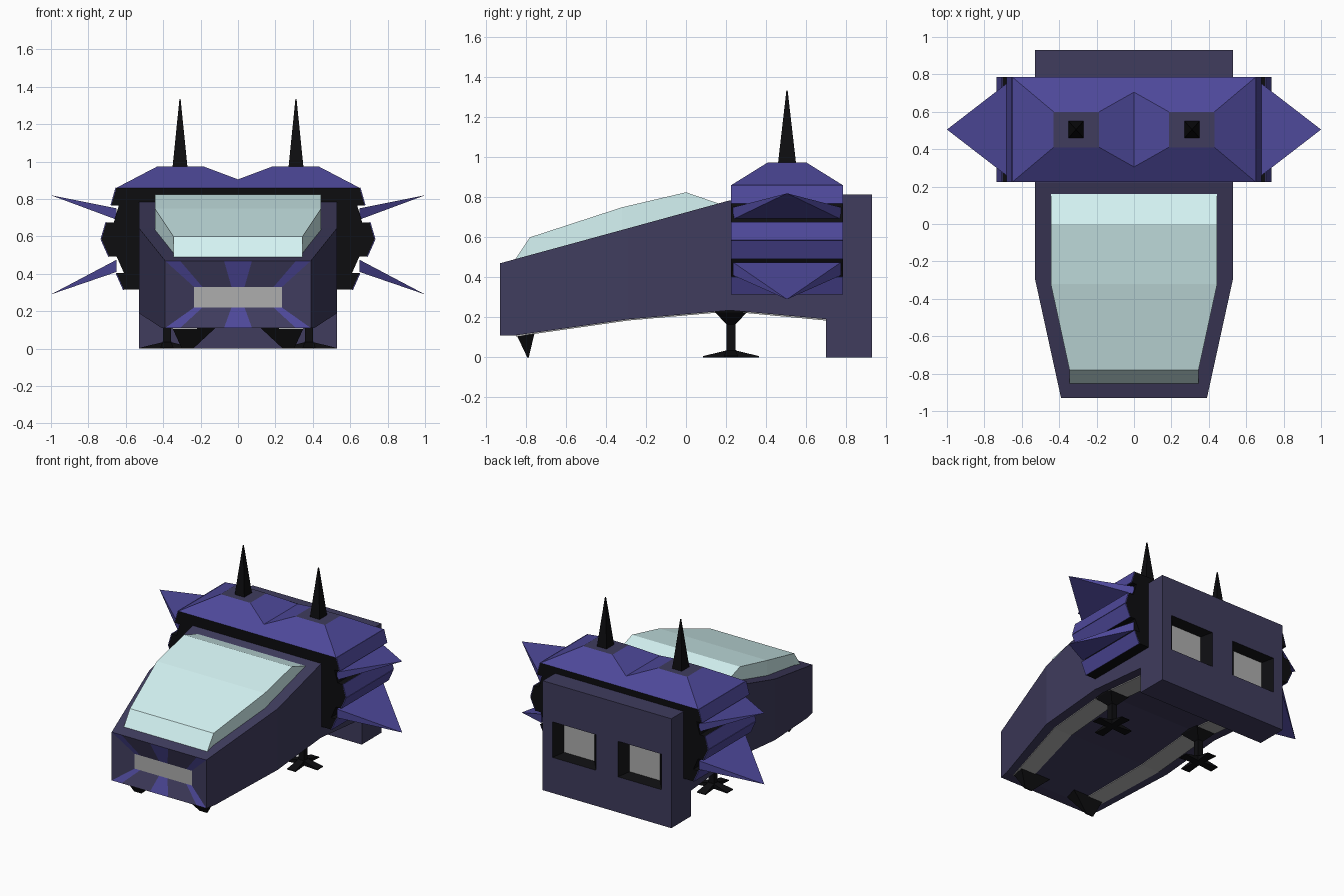
import bpy, bmesh
from mathutils import Vector

if "Cube" in bpy.data.objects:
    bpy.data.objects.remove(bpy.data.objects["Cube"])


def material(name, r, g, b):
    m = bpy.data.materials.new(name)
    m.diffuse_color = (r, g, b, 1)
    m.use_nodes = True
    m.node_tree.nodes["Principled BSDF"].inputs["Base Color"].default_value = m.diffuse_color
    return m


HULL = material("hull", 0.05, 0.045, 0.11)
PURPLE = material("purple", 0.075, 0.065, 0.32)
BLACK = material("black", 0.004, 0.004, 0.005)
GLASS = material("glass", 0.66, 0.9, 0.9)
GREY = material("grey", 0.42, 0.42, 0.42)


def mesh(name, faces, mats, slots=None, facing=None, mirror=False):
    """Build an object from faces given as point lists; weld shared points."""
    bm = bmesh.new()
    for i, pts in enumerate(faces):
        f = bm.faces.new([bm.verts.new(p) for p in pts])
        f.material_index = slots[i] if slots else 0
    bmesh.ops.remove_doubles(bm, verts=bm.verts, dist=1e-5)
    if facing:
        bm.normal_update()
        for f in bm.faces:
            if f.normal.dot(Vector(facing)) < 0:
                f.normal_flip()
    else:
        bmesh.ops.recalc_face_normals(bm, faces=bm.faces)
    me = bpy.data.meshes.new(name)
    bm.to_mesh(me)
    bm.free()
    for m in mats:
        me.materials.append(m)
    ob = bpy.data.objects.new(name, me)
    bpy.context.collection.objects.link(ob)
    if mirror:
        ob.modifiers.new("Mirror", 'MIRROR').use_clip = True
    return ob


def loft(name, secs, mat, mirror=False, open_start=False):
    """Skin a run of sections that have equal point counts, capping the ends."""
    n = len(secs[0])
    faces = [[a[i], a[(i + 1) % n], b[(i + 1) % n], b[i]]
             for a, b in zip(secs, secs[1:]) for i in range(n)]
    if not open_start:
        faces.append(secs[0])
    if len(set(secs[-1])) > 1:
        faces.append(secs[-1])
    return mesh(name, faces, [mat], mirror=mirror)


def flat(cx, cy, z, hx, hy):
    return [(cx - hx, cy - hy, z), (cx + hx, cy - hy, z),
            (cx + hx, cy + hy, z), (cx - hx, cy + hy, z)]


def upright(y, x0, x1, z0, z1):
    return [(x0, y, z0), (x1, y, z0), (x1, y, z1), (x0, y, z1)]


# Hull: cabin that tapers to the nose, front left open for the recess
loft("hull", [upright(y, -w, w, b, t) for y, b, t, w in (
    (-.93, .11, .47, .39), (-.85, .11, .492, .4075), (-.29, .19, .645, .53),
    (.22, .235, .785, .53), (.71, .19, .81, .53))], HULL, open_start=True)

# Nose recess with purple stripes around a grey grille
OX = [-.39, -.31, -.075, .075, .31, .39]
IX = [-.235, -.19, -.035, .035, .19, .235]
F, R = -.93, -.88
faces, slots = [], []
for zo, zi in ((.47, .33), (.11, .22)):
    for i in range(5):
        faces.append([(OX[i], F, zo), (OX[i + 1], F, zo), (IX[i + 1], R, zi), (IX[i], R, zi)])
        slots.append(1 - i % 2)
for s in (-1, 1):
    faces.append([(s * .39, F, .11), (s * .39, F, .47), (s * .235, R, .33), (s * .235, R, .22)])
    slots.append(0)
faces.append(upright(R, -.235, .235, .22, .33))
slots.append(2)
mesh("nose_recess", faces, [HULL, PURPLE, GREY], slots, facing=(0, -1, 0))

# Windscreen canopy
loft("canopy", [upright(y, -w, w, b, t) for y, b, t, w in (
    (-.855, .47, .488, .345), (-.78, .49, .6, .345), (-.32, .6, .75, .445),
    (0, .7, .825, .445), (.16, .74, .77, .445))], GLASS)

# Rear block with two window openings
XS, ZS = [-.53, -.45, -.09, .09, .45, .53], [0, .265, .53, .815]
faces = [upright(.93, XS[i], XS[i + 1], ZS[j], ZS[j + 1])
         for i in range(5) for j in range(3) if not (j == 1 and i in (1, 3))]
a, b = upright(.7, -.53, .53, 0, .815), upright(.93, -.53, .53, 0, .815)
faces += [a] + [[a[i], a[(i + 1) % 4], b[(i + 1) % 4], b[i]] for i in range(4)]
mesh("rear_block", faces, [HULL])

# Rear vents: black funnels with grey panes
a, b = upright(.93, .09, .45, .265, .53), upright(.87, .145, .395, .295, .5)
mesh("rear_vent", [[a[i], a[(i + 1) % 4], b[(i + 1) % 4], b[i]] for i in range(4)] + [b],
     [BLACK, GREY], [0, 0, 0, 0, 1], facing=(0, 1, 0), mirror=True)

# Armour collar: black core with a groove in each side facet
Y0, Y1, YC = .225, .785, .505
P = [Vector(p) for p in ((.65, .86), (.73, .585), (.61, .315))]
half, plates = [P[0]], []
for p, q in zip(P, P[1:]):
    g0, g1 = p.lerp(q, .34), p.lerp(q, .67)
    dent = Vector((-.04, 0))
    half += [g0, g0 + dent, g1 + dent, g1, q]
    plates += [(p, g0), (g1, q)]
prof = [(p.x, p.y) for p in half] + [(-p.x, p.y) for p in reversed(half)]
loft("collar_core", [[(x, y, z) for x, z in prof] for y in (Y0, Y1)], BLACK)

# Purple side plates on the collar
for i, (p, q) in enumerate(plates):
    d = (q - p).normalized()
    off = Vector((-d.y, d.x)) * .005
    sec = [p, q, q + off, p + off]
    loft(f"side_plate_{i + 1}", [[(v.x, y, v.y) for v in sec] for y in (Y0, Y1)],
         PURPLE, mirror=True)

# Collar top: two frustums that meet in a central valley
A, B, C, D = (0, Y0, .86), (.65, Y0, .86), (.65, Y1, .86), (0, Y1, .86)
E, G, H, K = flat(.308, YC, .975, .122, .095)
V0, V1 = (0, .305, .905), (0, .705, .905)
mesh("collar_top", [[A, B, G, E, V0], [B, C, H, G], [C, D, V1, K, H], [V0, E, K, V1],
                    [E, G, H, K]], [PURPLE, HULL], [0, 0, 0, 0, 1],
     facing=(0, 0, 1), mirror=True)

# Roof spikes
loft("roof_spike", [flat(.31, YC, .97, .04, .045), flat(.31, YC, 1.335, .003, .003)],
     BLACK, mirror=True)

# Side spikes
for name, z0, z1, tip in (("upper_side_spike", .69, .75, .82),
                          ("lower_side_spike", .41, .475, .29)):
    base = [(.65, YC - .27, z0), (.65, YC + .27, z0), (.65, YC + .27, z1), (.65, YC - .27, z1)]
    loft(name, [base, [(1.0, YC, tip)] * 4], PURPLE, mirror=True)

# Grey belly strips
loft("belly_strip", [upright(y, x0, x1, z - .006, z + .01) for y, z, x0, x1 in (
    (-.85, .11, .22, .35), (-.29, .19, .31, .46), (.22, .235, .31, .46), (.7, .19, .31, .46))],
     GREY, mirror=True)

# Front skids: teeth under the nose
loft("front_skid", [flat(.23, -.805, .13, .13, .05), flat(.27, -.79, 0, .03, .004)],
     BLACK, mirror=True)

# Rear legs: flared top, post and four-pronged foot
LX, LY = .38, .225
loft("rear_leg", [flat(LX, LY, z, r, r) for z, r in (
    (.24, .085), (.225, .08), (.165, .022), (.03, .022), (0, .022))], BLACK, mirror=True)
for i, (dx, dy) in enumerate(((1, 0), (-1, 0), (0, 1), (0, -1))):
    secs = []
    for r, w, h in ((0, .022, .04), (.14, .035, .006)):
        x, y = LX + dx * r, LY + dy * r
        wx, wy = dy * w, dx * w
        secs.append([(x - wx, y - wy, 0), (x + wx, y + wy, 0),
                     (x + wx, y + wy, h), (x - wx, y - wy, h)])
    loft(f"foot_prong_{i + 1}", secs, BLACK, mirror=True)
